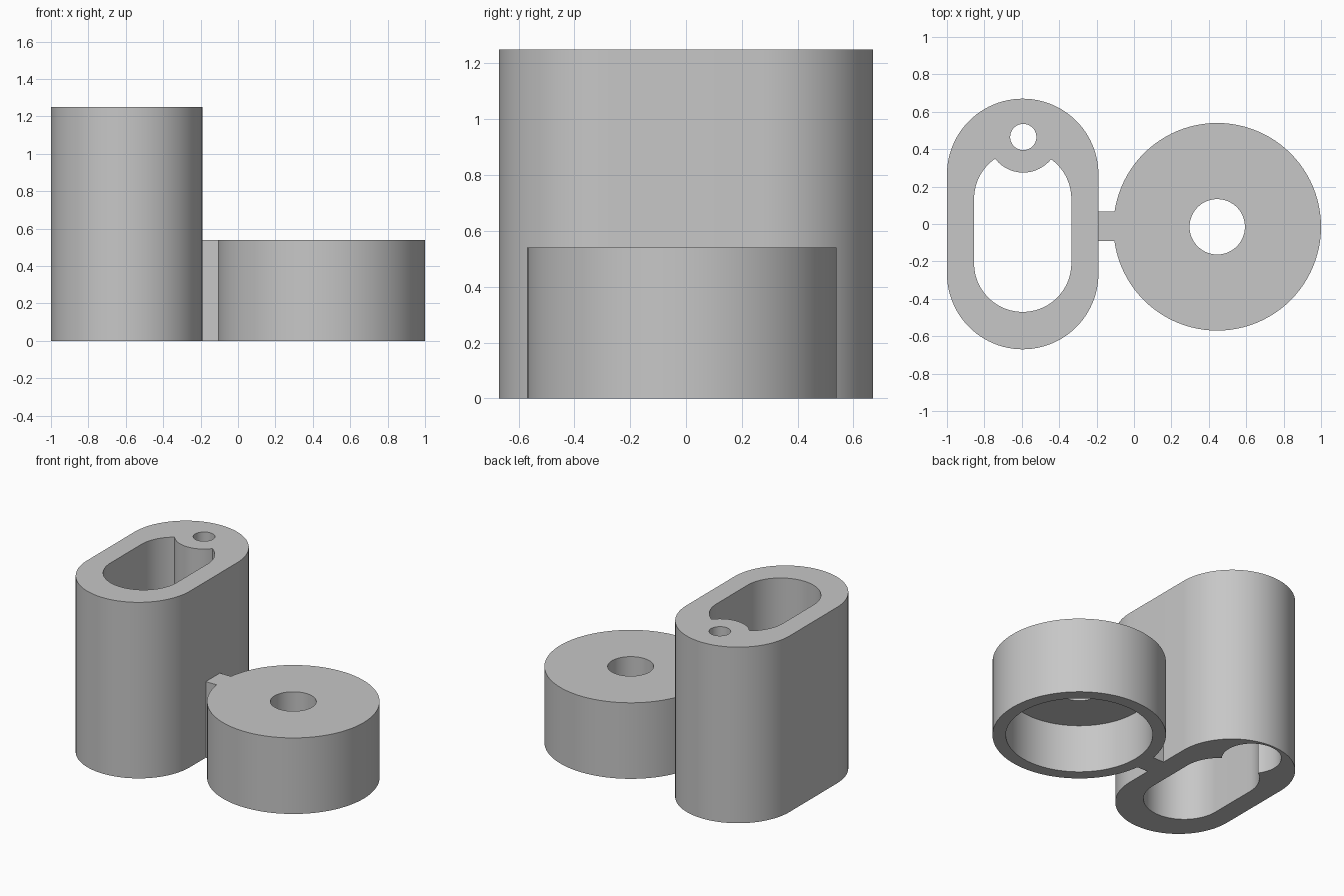
import bpy, bmesh, math

if "Cube" in bpy.data.objects:
    bpy.data.objects.remove(bpy.data.objects["Cube"], do_unlink=True)

grey = bpy.data.materials.new("plain_grey")
grey.use_nodes = True
grey.diffuse_color = (0.57, 0.57, 0.57, 1)
grey.node_tree.nodes["Principled BSDF"].inputs["Base Color"].default_value = grey.diffuse_color


def stadium(x, y_low, y_high, radius, steps=48):
    """Outline of two half circles joined by straight sides."""
    points = []
    for start, y in ((0, y_high), (math.pi, y_low)):
        for i in range(steps + 1):
            a = start + math.pi * i / steps
            points.append((x + radius * math.cos(a), y + radius * math.sin(a)))
    return points


def circle(x, y, radius, steps=96):
    return [(x + radius * math.cos(math.tau * i / steps),
             y + radius * math.sin(math.tau * i / steps)) for i in range(steps)]


def prism(name, outline, z0, z1):
    """Upright solid with the given outline."""
    bm = bmesh.new()
    base = bm.faces.new([bm.verts.new((x, y, z0)) for x, y in outline])
    top = bmesh.ops.extrude_face_region(bm, geom=[base])["geom"]
    bmesh.ops.translate(bm, vec=(0, 0, z1 - z0),
                        verts=[v for v in top if isinstance(v, bmesh.types.BMVert)])
    bmesh.ops.recalc_face_normals(bm, faces=bm.faces)
    mesh = bpy.data.meshes.new(name)
    bm.to_mesh(mesh)
    bm.free()
    mesh.materials.append(grey)
    obj = bpy.data.objects.new(name, mesh)
    bpy.context.collection.objects.link(obj)
    return obj


def select(obj):
    bpy.ops.object.select_all(action='DESELECT')
    obj.select_set(True)
    bpy.context.view_layer.objects.active = obj


def cut(obj, cutter):
    """Subtract the cutter, then discard it."""
    mod = obj.modifiers.new("cut", 'BOOLEAN')
    mod.operation, mod.solver, mod.object = 'DIFFERENCE', 'EXACT', cutter
    select(obj)
    bpy.ops.object.modifier_apply(modifier=mod.name)
    bpy.data.objects.remove(cutter, do_unlink=True)


TOWER_X, TOWER_H = -0.595, 1.25
BOSS_X, BOSS_Y, BOSS_R, BOSS_Z = -0.592, 0.465, 0.19, 0.62
KNOB_X, KNOB_Y, KNOB_H = 0.445, -0.015, 0.54

# Tall rounded housing with a slot; a round boss bites into the slot's upper part
tower = prism("tower", stadium(TOWER_X, -0.265, 0.265, 0.405), 0, TOWER_H)
slot = prism("slot_cutter", stadium(TOWER_X, -0.21, 0.135, 0.26), -0.1, 1.4)
cut(slot, prism("boss_cutter", circle(BOSS_X, BOSS_Y, BOSS_R), BOSS_Z, 1.5))
cut(tower, prism("recess_cutter", circle(BOSS_X, BOSS_Y, BOSS_R), -0.1, BOSS_Z))
cut(tower, slot)
cut(tower, prism("pin_hole_cutter", circle(BOSS_X, BOSS_Y, 0.07), 0.4, 1.4))

# Round cap, hollow underneath, with a centre hole
cap = prism("round_cap", circle(KNOB_X, KNOB_Y, 0.555), 0, KNOB_H)
cut(cap, prism("hollow_cutter", circle(KNOB_X, KNOB_Y, 0.47), -0.1, 0.34))
cut(cap, prism("hole_cutter", circle(KNOB_X, KNOB_Y, 0.148), 0.2, 0.7))

# Short web joining the two
web = prism("joining_web", [(-0.2, -0.09), (-0.1, -0.09), (-0.1, 0.068), (-0.2, 0.068)], 0, KNOB_H)

for part in (tower, cap):
    select(part)
    bpy.ops.object.shade_smooth_by_angle(angle=math.radians(30))
